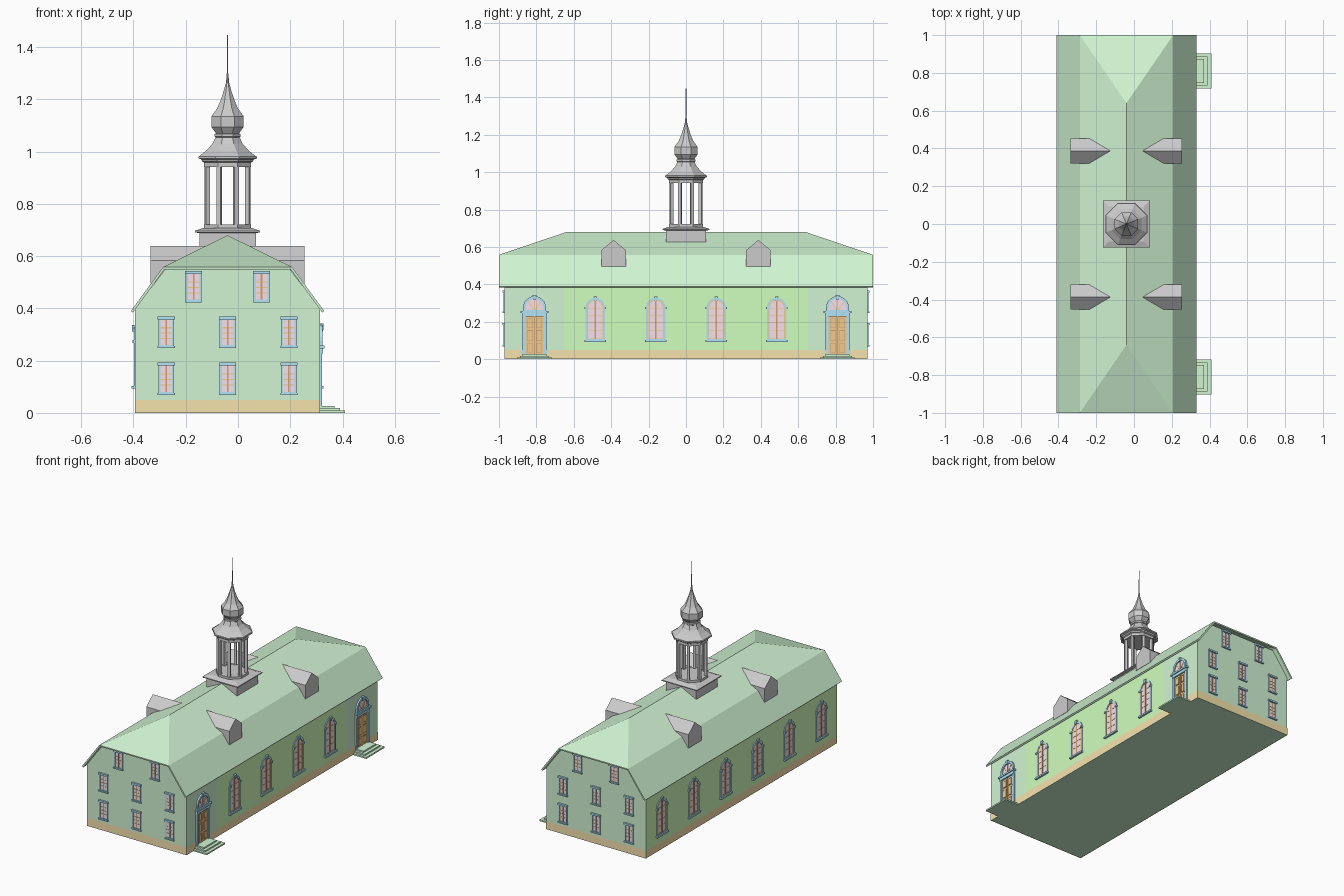
import bpy, bmesh, math
from mathutils import Matrix, Vector

if "Cube" in bpy.data.objects:
    bpy.data.objects.remove(bpy.data.objects["Cube"])

CX = -0.04                      # building axis in x
HW, HL = 0.353, 0.97            # half width and half length of the walls
COLORS = {"pale_green": (0.64, 0.91, 0.65, 1), "bright_green": (0.63, 1.0, 0.51, 1),
          "tan": (0.92, 0.77, 0.42, 1), "blue": (0.45, 0.77, 0.92, 1),
          "pink_glass": (0.93, 0.75, 0.81, 1), "orange": (0.90, 0.60, 0.27, 1),
          "brown": (0.62, 0.36, 0.18, 1)}
MATS = {}
for key, col in COLORS.items():
    MATS[key] = bpy.data.materials.new(key)
    MATS[key].diffuse_color = col
parts = {}
CENTER = Matrix.Translation((CX, 0, 0))


def wall(x, y, deg):
    """Frame on a wall: local x runs along it, -y points outward."""
    return Matrix.Translation((x, y, 0)) @ Matrix.Rotation(math.radians(deg), 4, 'Z')


def get_bm(name, mat):
    return parts.setdefault(name, (bmesh.new(), mat))[0]


def loft(name, mat, loops, M=CENTER, caps=True, closed=False):
    bm = get_bm(name, mat)
    rows = [[bm.verts.new(M @ Vector(p)) for p in l] for l in loops]
    n = len(rows[0])
    for a, b in zip(rows, rows[1:] + (rows[:1] if closed else [])):
        for i in range(n):
            j = (i + 1) % n
            bm.faces.new((a[i], a[j], b[j], b[i]))
    if caps and not closed:
        bm.faces.new(rows[0])
        bm.faces.new(rows[-1])


def at(pts, d):
    return [(u, -d, v) for u, v in pts]


def prism(name, mat, pts, d0, d1, M):
    loft(name, mat, [at(pts, d0), at(pts, d1)], M)


def ring(name, mat, outer, inner, d0, d1, M):
    loft(name, mat, [at(outer, d0), at(outer, d1), at(inner, d1), at(inner, d0)], M, closed=True)


def rect(u0, u1, v0, v1):
    return [(u0, v0), (u1, v0), (u1, v1), (u0, v1)]


def arch(u, h, v0, spring, n=12):
    return [(u - h, v0), (u + h, v0)] + [
        (u + h * math.cos(math.pi * i / n), spring + h * math.sin(math.pi * i / n)) for i in range(n + 1)]


def ngon(n, a, z):
    r = a / math.cos(math.pi / n)
    return [(r * math.cos((i + .5) * math.tau / n), r * math.sin((i + .5) * math.tau / n), z) for i in range(n)]


def lathe(name, n, profile, M=CENTER):
    loft(name, None, [ngon(n, a, z) for a, z in profile], M)


def square_window(side, u, v0, v1, M):
    f = side + "_window_frames"
    ring(f, "blue", rect(u - .030, u + .030, v0, v1), rect(u - .022, u + .022, v0 + .009, v1 - .009), -.005, .006, M)
    prism(f, "blue", rect(u - .033, u + .033, v1 - .008, v1 + .003), -.005, .012, M)
    prism(f, "blue", rect(u - .033, u + .033, v0 - .002, v0 + .006), -.005, .010, M)
    prism(side + "_window_glass", "pink_glass", rect(u - .023, u + .023, v0 + .005, v1 - .005), -.005, .001, M)
    h = v1 - v0
    prism(side + "_window_posts", "brown", rect(u - .003, u + .003, v0 + .006, v1 - .006), 0, .004, M)
    for t in (.3, .48, .66):
        prism(side + "_window_bars", "orange", rect(u - .022, u + .022, v0 + h * t - .002, v0 + h * t + .002), 0, .003, M)


def arched_window(side, u, M):
    f = side + "_window_frames"
    ring(f, "blue", arch(u, .053, .098, .275), arch(u, .043, .108, .275), -.005, .006, M)
    prism(f, "blue", rect(u - .058, u + .058, .093, .103), -.005, .014, M)
    prism(f, "blue", [(u - .006, .312), (u + .006, .312), (u + .009, .336), (u - .009, .336)], -.005, .013, M)
    for s in (-1, 1):           # impost blocks
        prism(f, "blue", rect(u + s * .049 - .008, u + s * .049 + .008, .268, .279), -.005, .011, M)
    prism(side + "_window_glass", "pink_glass", arch(u, .045, .103, .275), -.005, .003, M)
    ring(side + "_window_sashes", "orange", arch(u, .044, .106, .275), arch(u, .038, .112, .275), 0, .005, M)
    prism(side + "_window_posts", "brown", rect(u - .005, u + .005, .108, .314), 0, .006, M)
    for v in (.155, .195, .235, .272):
        prism(side + "_window_bars", "orange", rect(u - .040, u + .040, v - .002, v + .002), 0, .0045, M)


def doorway(u, M):
    for s in (-1, 1):           # pilasters
        prism("door_frames", "blue", rect(u + s * .058 - .009, u + s * .058 + .009, .025, .235), -.005, .009, M)
    prism("door_frames", "blue", rect(u - .067, u + .067, .228, .246), -.005, .012, M)
    prism("door_frames", "blue", rect(u - .074, u + .074, .246, .257), -.005, .018, M)
    ring("door_frames", "blue", arch(u, .061, .257, .276), arch(u, .047, .262, .276), -.005, .010, M)
    prism("door_frames", "blue", [(u - .006, .318), (u + .006, .318), (u + .010, .343), (u - .010, .343)], -.005, .014, M)
    prism("fanlight_glass", "pink_glass", arch(u, .049, .256, .276), -.005, .003, M)
    for k in range(1, 4):       # radiating fanlight bars
        a = math.pi * k / 4
        c, s = math.cos(a), math.sin(a)
        prism("fanlight_bars", "orange", [(u + s * .002, .258 - c * .002), (u + c * .05 + s * .002, .274 + s * .05 - c * .002),
              (u + c * .05 - s * .002, .274 + s * .05 + c * .002), (u - s * .002, .258 + c * .002)], 0, .005, M)
    prism("doors", "orange", rect(u - .051, u + .051, .025, .23), -.005, .002, M)
    prism("door_seams", "brown", rect(u - .0015, u + .0015, .027, .228), 0, .004, M)
    for s in (-1, 1):           # door panels with brown surrounds
        for v0, v1 in ((.036, .085), (.097, .155), (.167, .217)):
            m = u + s * .024
            ring("door_panel_mouldings", "brown", rect(m - .016, m + .016, v0, v1),
                 rect(m - .013, m + .013, v0 + .003, v1 - .003), 0, .004, M)
            prism("doors", "orange", rect(m - .011, m + .011, v0 + .005, v1 - .005), 0, .005, M)
    for k in range(3):          # entrance steps
        h = .093 - .015 * k
        prism("steps", "pale_green", rect(u - h, u + h, .009 * k, .009 * k + .009), -.01, .097 - .02 * k, M)


# Walls, plinth and coloured side panels
front, back = wall(CX, -HL, 0), wall(CX, HL, 180)
right, left = wall(CX + HW, 0, 90), wall(CX - HW, 0, -90)
gable = [(-HW, 0), (HW, 0), (HW, .40), (.24, .548), (-.24, .548), (-HW, .40)]
prism("walls", "pale_green", gable, 0, -2 * HL, front)
plan = [(-HW - .0015, -HL - .0015), (HW + .0015, -HL - .0015), (HW + .0015, HL + .0015), (-HW - .0015, HL + .0015)]
loft("plinth", "tan", [[(x, y, z) for x, y in plan] for z in (0, .05)], caps=False)
prism("right_wall_panel", "bright_green", rect(-.65, .65, .05, .40), -.002, .001, right)
prism("left_wall_panel", "bright_green", rect(-HL, HL, .05, .40), -.002, .001, left)

# Windows on both ends
for side, M in (("front", front), ("back", back)):
    for u in (-.235, 0, .235):
        square_window(side, u, .07, .19, M)
        square_window(side, u, .25, .365, M)
    for u in (-.13, .13):
        square_window(side, u, .425, .54, M)

# Arched windows and doorways on the long sides
for u in (-.485, -.162, .162, .485):
    arched_window("right", u, right)
for u in (-.81, -.485, -.162, .162, .485, .81):
    arched_window("left", u, left)
for u in (-.81, .81):
    doorway(u, right)

# Gambrel roof with half hips; each half is the other turned by 180 degrees
bm = get_bm("roof", "pale_green")
E, B, R = (.37, .39), (.247, .558), (0, .68)
for s in (1, -1):
    def P(q, y):
        return bm.verts.new((CX + s * q[0], s * y, q[1]))
    bm.faces.new((P(E, -1), P(E, 1), P(B, 1), P(B, -1)))
    bm.faces.new((P(B, -1), P(B, 1), P(R, .64), P(R, -.64)))
    bm.faces.new((P((-B[0], B[1]), -1), P(B, -1), P(R, -.64)))
bmesh.ops.remove_doubles(bm, verts=bm.verts, dist=1e-5)

# Dormers
for deg in (90, -90):
    M = CENTER @ Matrix.Rotation(math.radians(deg), 4, 'Z')
    for y in (-.387, .387):
        prism("dormers", None, [(y - .066, .495), (y + .066, .495), (y + .066, .583), (y, .638), (y - .066, .583)], .08, .295, M)

# Bell tower
lathe("tower_base", 4, [(.108, .60), (.108, .688), (.125, .691), (.125, .697), (.092, .708)])
lathe("tower_floor", 8, [(.090, .70), (.090, .722)])
for i in range(8):
    a = (i + .5) * math.tau / 8
    M = CENTER @ Matrix.Translation((.084 * math.cos(a), .084 * math.sin(a), 0)) @ Matrix.Rotation(a, 4, 'Z')
    lathe("tower_columns", 4, [(.0085, .715), (.0085, .95)], M)
lathe("tower_cornice", 8, [(.090, .942), (.090, .958), (.097, .962), (.100, .970), (.112, .974), (.112, .982)])
lathe("tower_dome", 8, [(.110, .981), (.080, 1.005), (.058, 1.03), (.046, 1.055), (.050, 1.058), (.050, 1.067),
                        (.044, 1.07), (.062, 1.095), (.062, 1.135), (.040, 1.165), (.027, 1.195), (.014, 1.235),
                        (.006, 1.265), (.003, 1.30)])
lathe("tower_spire", 6, [(.0025, 1.29), (.0012, 1.447)])

# Turn the collected parts into objects
for name, (bm, mat) in parts.items():
    if name != "roof":
        bmesh.ops.recalc_face_normals(bm, faces=bm.faces)
    me = bpy.data.meshes.new(name)
    bm.to_mesh(me)
    bm.free()
    ob = bpy.data.objects.new(name, me)
    bpy.context.collection.objects.link(ob)
    if mat:
        me.materials.append(MATS[mat])
solid = bpy.data.objects["roof"].modifiers.new("thickness", 'SOLIDIFY')
solid.thickness, solid.offset = .01, -1

for m in bpy.data.materials:
    if m.users and not m.is_grease_pencil:
        m.use_nodes = True
        m.node_tree.nodes["Principled BSDF"].inputs["Base Color"].default_value = m.diffuse_color
